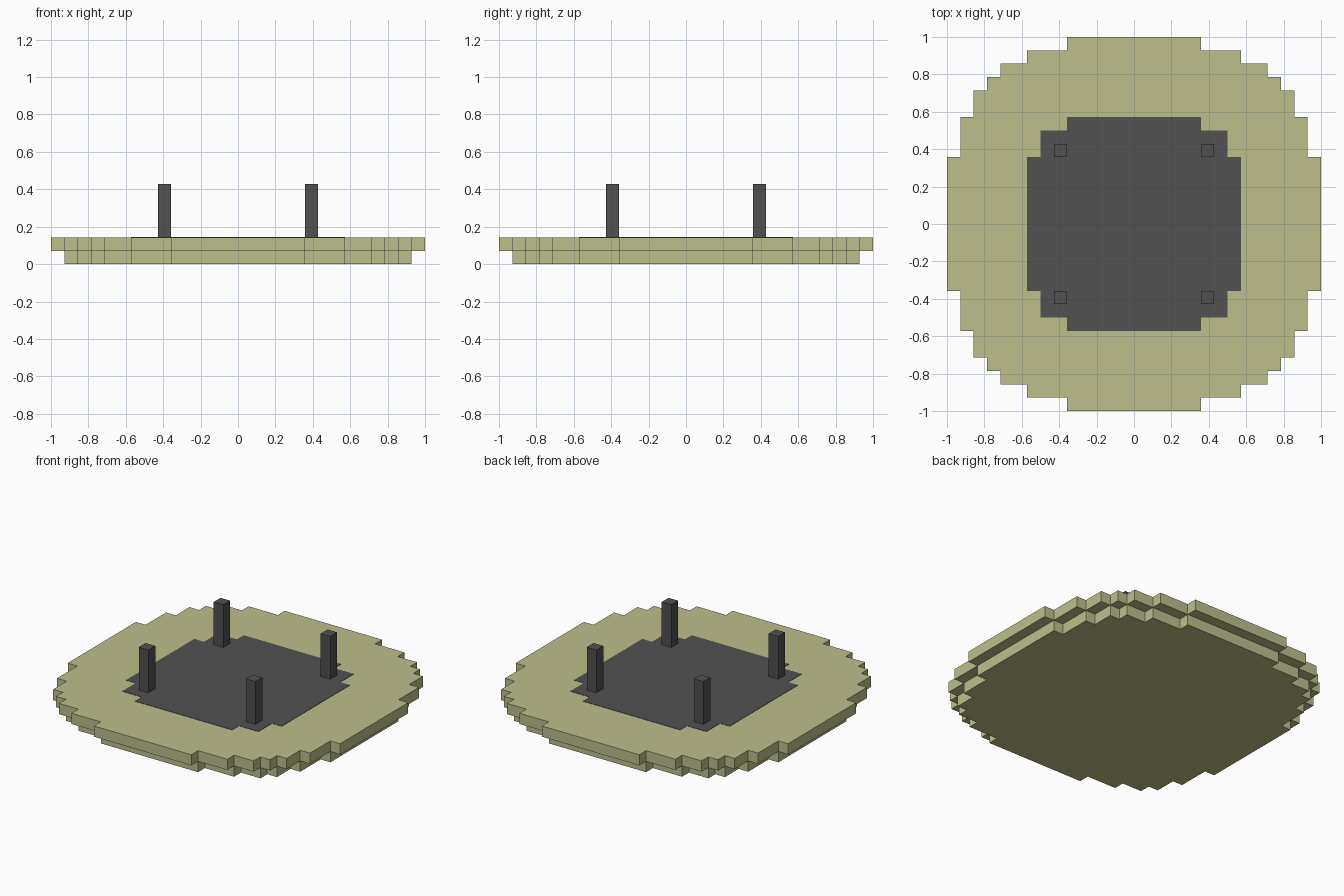
import bpy
import bmesh

cube = bpy.data.objects.get("Cube")
if cube:
    bpy.data.objects.remove(cube, do_unlink=True)

U = 1 / 14  # size of one block


def material(name, color):
    mat = bpy.data.materials.new(name)
    mat.use_nodes = True
    mat.diffuse_color = color
    mat.node_tree.nodes["Principled BSDF"].inputs["Base Color"].default_value = color
    return mat


def stepped_outline(corners):
    """Closed staircase outline from the outer corners of one quadrant."""
    quarter = [corners[0]]
    for (x0, y0), (x1, y1) in zip(corners, corners[1:]):
        quarter += [(x1, y0), (x1, y1)]
    outline = []
    for _ in range(4):
        outline += quarter
        quarter = [(-y, x) for x, y in quarter]
    return outline


def prism(name, outline, bottom, top, mat):
    """Flat outline in block units, raised from bottom to top."""
    bm = bmesh.new()
    face = bm.faces.new([bm.verts.new((x * U, y * U, bottom)) for x, y in outline])
    raised = bmesh.ops.extrude_face_region(bm, geom=[face])["geom"]
    verts = [v for v in raised if isinstance(v, bmesh.types.BMVert)]
    bmesh.ops.translate(bm, verts=verts, vec=(0, 0, top - bottom))
    bmesh.ops.recalc_face_normals(bm, faces=bm.faces)
    mesh = bpy.data.meshes.new(name)
    bm.to_mesh(mesh)
    bm.free()
    mesh.materials.append(mat)
    obj = bpy.data.objects.new(name, mesh)
    bpy.context.collection.objects.link(obj)
    return obj


olive = material("pale olive", (0.51, 0.52, 0.26, 1))
charcoal = material("charcoal", (0.082, 0.082, 0.082, 1))

# Two stacked round slabs, the lower one a block smaller
lower = [(13, 5), (12, 8), (11, 10), (10, 11), (8, 12), (5, 13)]
upper = [(14, 5), (13, 8), (12, 10), (11, 11), (10, 12), (8, 13), (5, 14)]
prism("lower_slab", stepped_outline(lower), 0, U, olive)
prism("upper_slab", stepped_outline(upper), U, 2 * U, olive)

# Thin dark floor inlay
inlay = [(8, 5), (7, 7), (5, 8)]
prism("floor_inlay", stepped_outline(inlay), 2 * U, 2 * U + 0.002, charcoal)

# Four square posts
for side, sx in (("left", 1), ("right", -1)):
    for end, sy in (("front", -1), ("back", 1)):
        square = [(sx * x, sy * y) for x, y in ((5, 5), (6, 5), (6, 6), (5, 6))]
        prism(f"{end}_{side}_post", square, 2 * U, 6 * U, charcoal)
